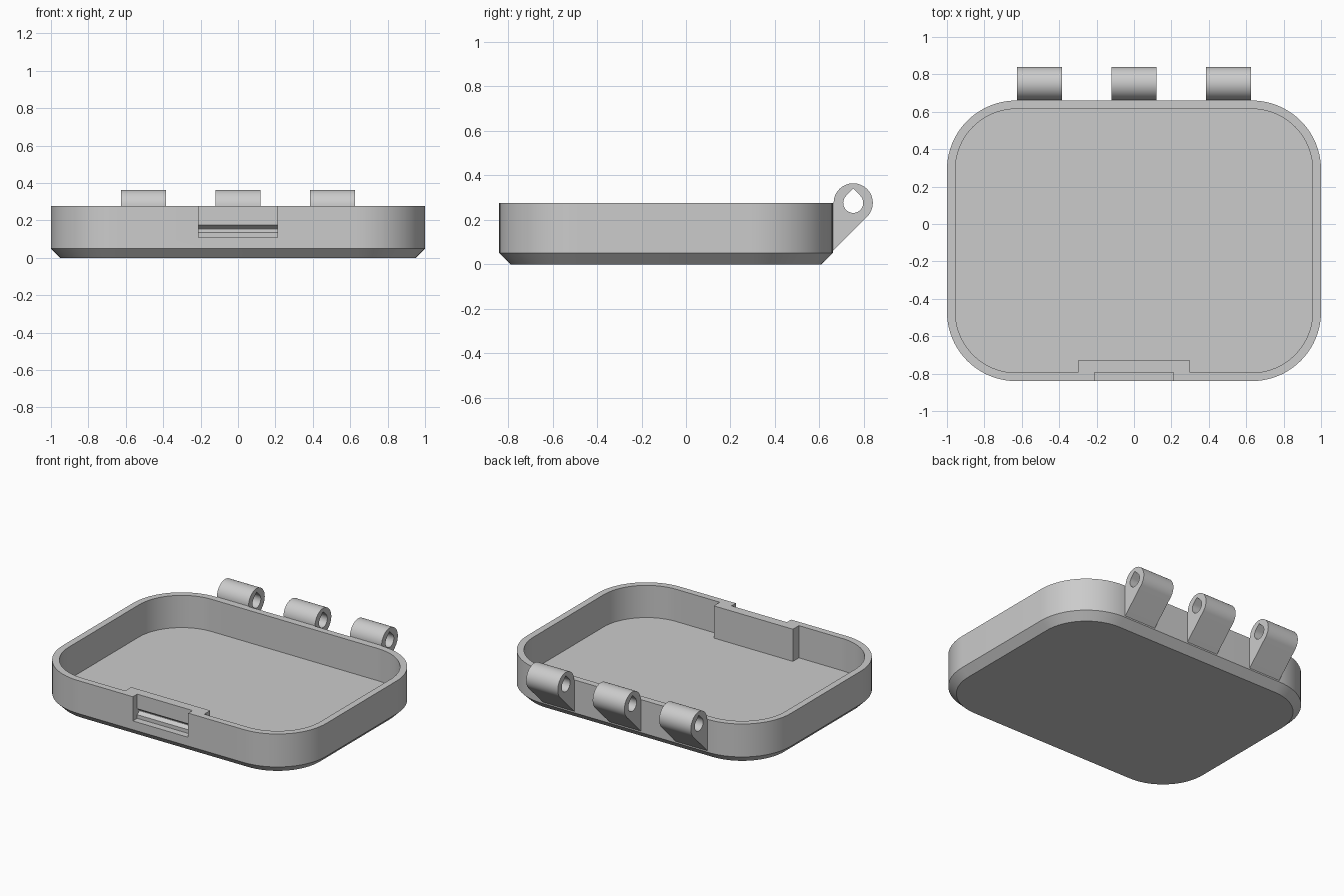
import bpy, bmesh, math

cube = bpy.data.objects.get("Cube")
if cube:
    bpy.data.objects.remove(cube, do_unlink=True)

TOP, FLOOR, WALL, CHAMFER = 0.276, 0.055, 0.045, 0.05
FRONT, BACK, RADIUS = -0.84, 0.66, 0.37

grey = bpy.data.materials.new("plain_grey")
grey.use_nodes = True
grey.diffuse_color = (0.6, 0.6, 0.6, 1)
grey.node_tree.nodes["Principled BSDF"].inputs["Base Color"].default_value = (0.6, 0.6, 0.6, 1)


def finish(name, bm):
    bmesh.ops.recalc_face_normals(bm, faces=bm.faces)
    mesh = bpy.data.meshes.new(name)
    bm.to_mesh(mesh)
    bm.free()
    mesh.materials.append(grey)
    obj = bpy.data.objects.new(name, mesh)
    bpy.context.collection.objects.link(obj)
    return obj


def prism(name, profile, x0, x1):
    """Extrude a (y, z) profile along x."""
    bm = bmesh.new()
    face = bm.faces.new([bm.verts.new((x0, y, z)) for y, z in profile])
    new = bmesh.ops.extrude_face_region(bm, geom=[face])["geom"]
    verts = [v for v in new if isinstance(v, bmesh.types.BMVert)]
    bmesh.ops.translate(bm, verts=verts, vec=(x1 - x0, 0, 0))
    return finish(name, bm)


def select(obj):
    bpy.ops.object.select_all(action="DESELECT")
    obj.select_set(True)
    bpy.context.view_layer.objects.active = obj


def combine(obj, tool, operation):
    mod = obj.modifiers.new(operation.lower(), "BOOLEAN")
    mod.operation, mod.solver, mod.object = operation, "EXACT", tool
    select(obj)
    bpy.ops.object.modifier_apply(modifier=mod.name)
    bpy.data.objects.remove(tool, do_unlink=True)


def arc(cy, cz, r, start, end, steps):
    angles = [math.radians(start + (end - start) * i / steps) for i in range(steps + 1)]
    return [(cy + r * math.cos(a), cz + r * math.sin(a)) for a in angles]


def rounded_loop(bm, inset, z):
    r = RADIUS - inset
    points = []
    for k, (sx, cy) in enumerate([(1, BACK - RADIUS), (-1, BACK - RADIUS),
                                  (-1, FRONT + RADIUS), (1, FRONT + RADIUS)]):
        points += arc(sx * (1 - RADIUS), cy, r, 90 * k, 90 * k + 90, 20)
    return [bm.verts.new((x, y, z)) for x, y in points]


# Tray shell: chamfered base, outer wall, rim, inner wall and floor
bm = bmesh.new()
loops = [rounded_loop(bm, inset, z) for inset, z in
         [(CHAMFER, 0), (0, CHAMFER), (0, TOP), (WALL, TOP), (WALL, FLOOR)]]
for a, b in zip(loops, loops[1:]):
    for i in range(len(a)):
        j = (i + 1) % len(a)
        bm.faces.new((a[i], a[j], b[j], b[i]))
bm.faces.new(loops[0])
bm.faces.new(loops[-1])
tray = finish("tray", bm)

# Thickened wall behind the latch
boss = prism("latch_boss", [(FRONT + 0.02, FLOOR - 0.02), (-0.73, FLOOR - 0.02),
                            (-0.73, TOP), (FRONT + 0.02, TOP)], -0.3, 0.3)
combine(tray, boss, "UNION")

# Latch recess, open at the top, with a catch groove in its back
recess = prism("latch_recess", [(-0.9, 0.11), (-0.793, 0.11), (-0.793, 0.135),
                                (-0.768, 0.153), (-0.768, 0.157), (-0.793, 0.176),
                                (-0.793, 0.35), (-0.9, 0.35)], -0.21, 0.21)
combine(tray, recess, "DIFFERENCE")

# Hinge knuckles with teardrop pin holes
HY, HZ, HR = 0.752, 0.276, 0.088
outline = [(0.65, 0.05)] + arc(HY, HZ, HR, -45, 180, 40) + [(0.65, 0.27)]
teardrop = arc(HY, HZ, 0.045, 135, 405, 36) + [(HY, HZ + 0.0636)]
parts = [tray]
for side, x in (("right", -0.505), ("middle", 0), ("left", 0.505)):
    knuckle = prism("hinge_knuckle_" + side, outline, x - 0.12, x + 0.12)
    hole = prism("pin_hole", teardrop, x - 0.2, x + 0.2)
    combine(knuckle, hole, "DIFFERENCE")
    parts.append(knuckle)

for obj in parts:
    select(obj)
    bpy.ops.object.shade_smooth_by_angle(angle=math.radians(25))
